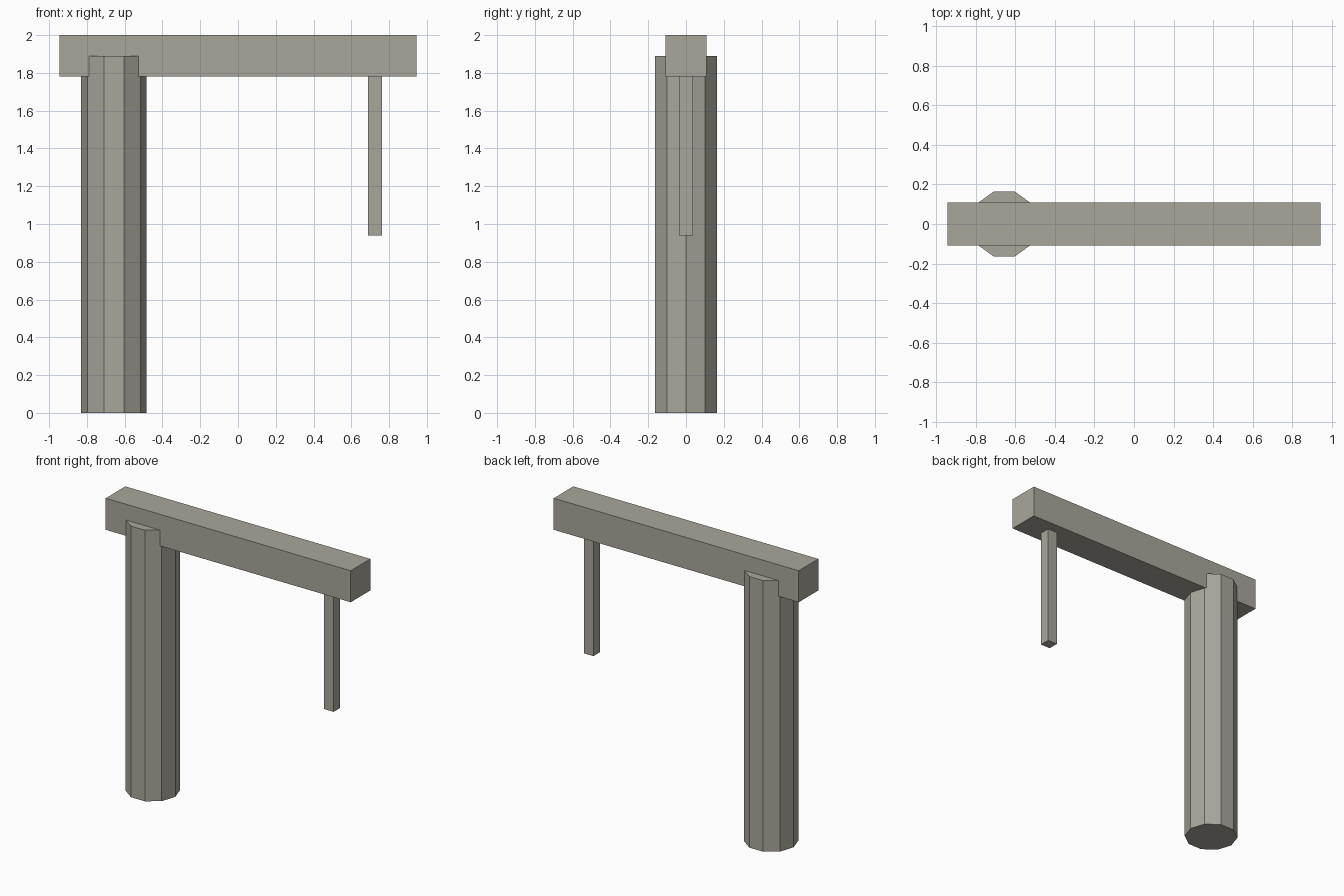
import bpy
import bmesh
from math import cos, sin, pi

cube = bpy.data.objects.get("Cube")
if cube:
    bpy.data.objects.remove(cube, do_unlink=True)

# Single stone grey colour
stone = bpy.data.materials.new("stone_grey")
stone.use_nodes = True
colour = (0.40, 0.385, 0.33, 1.0)
stone.diffuse_color = colour
stone.node_tree.nodes["Principled BSDF"].inputs["Base Color"].default_value = colour


def prism(name, outline, bottom, top):
    """Extrude a counter-clockwise xy outline between two heights."""
    bm = bmesh.new()
    base = bm.faces.new([bm.verts.new((x, y, bottom)) for x, y in outline])
    lifted = bmesh.ops.extrude_face_region(bm, geom=[base], use_keep_orig=True)
    verts = [v for v in lifted["geom"] if isinstance(v, bmesh.types.BMVert)]
    bmesh.ops.translate(bm, verts=verts, vec=(0, 0, top - bottom))
    bmesh.ops.recalc_face_normals(bm, faces=bm.faces)
    mesh = bpy.data.meshes.new(name)
    bm.to_mesh(mesh)
    bm.free()
    mesh.materials.append(stone)
    obj = bpy.data.objects.new(name, mesh)
    bpy.context.collection.objects.link(obj)
    return obj


def rectangle(x, half_x, half_y):
    return [(x - half_x, -half_y), (x + half_x, -half_y),
            (x + half_x, half_y), (x - half_x, half_y)]


def polygon(x, radius, sides):
    step = 2 * pi / sides
    return [(x + radius * cos(i * step), radius * sin(i * step)) for i in range(sides)]


# Ten-sided post, notched into the beam above it
prism("post", polygon(-0.657, 0.173, 10), 0, 1.89)
# Long horizontal beam
prism("beam", rectangle(0, 0.945, 0.108), 1.78, 2)
# Thin square bar hanging from the far end
prism("hanging_bar", rectangle(0.726, 0.037, 0.036), 0.94, 1.785)
